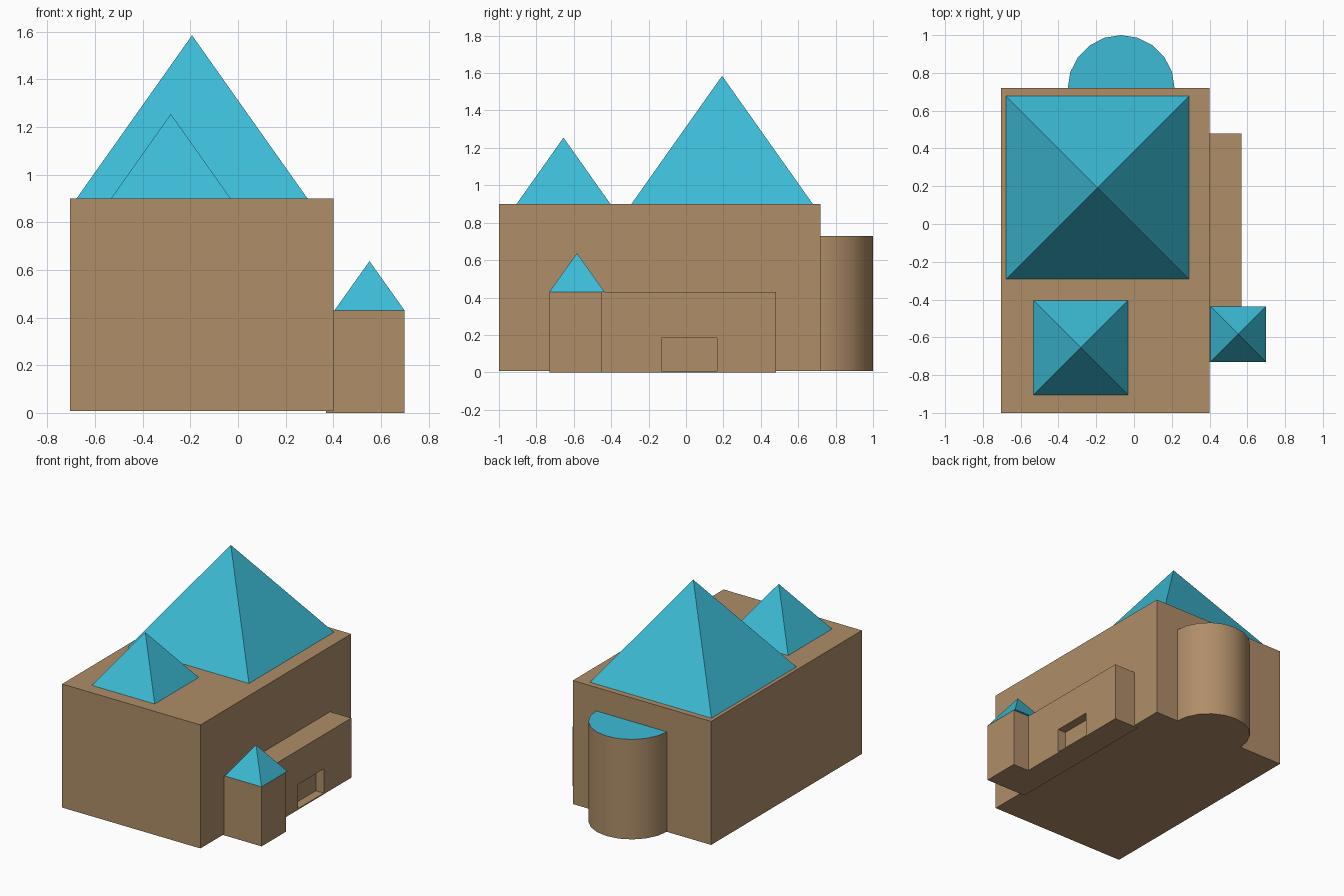
import bpy
import math

if "Cube" in bpy.data.objects:
    bpy.data.objects.remove(bpy.data.objects["Cube"])


def material(name, color):
    m = bpy.data.materials.new(name)
    m.diffuse_color = (*color, 1)
    m.use_nodes = True
    m.node_tree.nodes["Principled BSDF"].inputs["Base Color"].default_value = m.diffuse_color
    return m


STONE = material("stone", (0.43, 0.27, 0.14))
ROOF = material("roof", (0.045, 0.50, 0.67))


def box(name, lo, hi, mat=STONE):
    size = [h - l for l, h in zip(lo, hi)]
    mid = [(h + l) / 2 for l, h in zip(lo, hi)]
    bpy.ops.mesh.primitive_cube_add(size=1, location=mid)
    ob = bpy.context.object
    ob.name = name
    ob.scale = size
    bpy.ops.object.transform_apply(location=False, rotation=False, scale=True)
    ob.data.materials.append(mat)
    return ob


def pyramid(name, x, y, side, z0, z1):
    bpy.ops.mesh.primitive_cone_add(
        vertices=4, radius1=side / math.sqrt(2), radius2=0, depth=z1 - z0,
        location=(x, y, (z0 + z1) / 2), rotation=(0, 0, math.pi / 4))
    ob = bpy.context.object
    ob.name = name
    bpy.ops.object.transform_apply(location=False, rotation=True, scale=False)
    ob.data.materials.append(ROOF)
    return ob


# Main hall, side aisle and corner turret
box("main_hall", (-0.705, -1.0, 0.008), (0.40, 0.72, 0.90))
aisle = box("side_aisle", (0.37, -0.45, 0), (0.57, 0.48, 0.43))
box("turret", (0.37, -0.73, 0), (0.70, -0.45, 0.43))

# Door recess cut into the aisle wall
cutter = box("door_cutter", (0.506, -0.13, 0.008), (0.65, 0.165, 0.183))
cutter.hide_render = True
cutter.hide_viewport = True
cut = aisle.modifiers.new("door_recess", 'BOOLEAN')
cut.operation = 'DIFFERENCE'
cut.solver = 'EXACT'
cut.object = cutter

# Rounded apse at the back, with a flat coloured top
bpy.ops.mesh.primitive_cylinder_add(vertices=20, radius=0.283, depth=0.722,
                                    location=(-0.068, 0.717, 0.369))
apse = bpy.context.object
apse.name = "apse"
apse.data.materials.append(STONE)
apse.data.materials.append(ROOF)
for f in apse.data.polygons:
    if f.normal.z > 0.9:
        f.material_index = 1
bpy.ops.object.shade_smooth_by_angle(angle=math.radians(30))

# Pyramid roofs
pyramid("large_roof", -0.193, 0.193, 0.97, 0.90, 1.585)
pyramid("small_roof", -0.282, -0.655, 0.502, 0.90, 1.255)
pyramid("turret_roof", 0.552, -0.583, 0.295, 0.43, 0.637)
